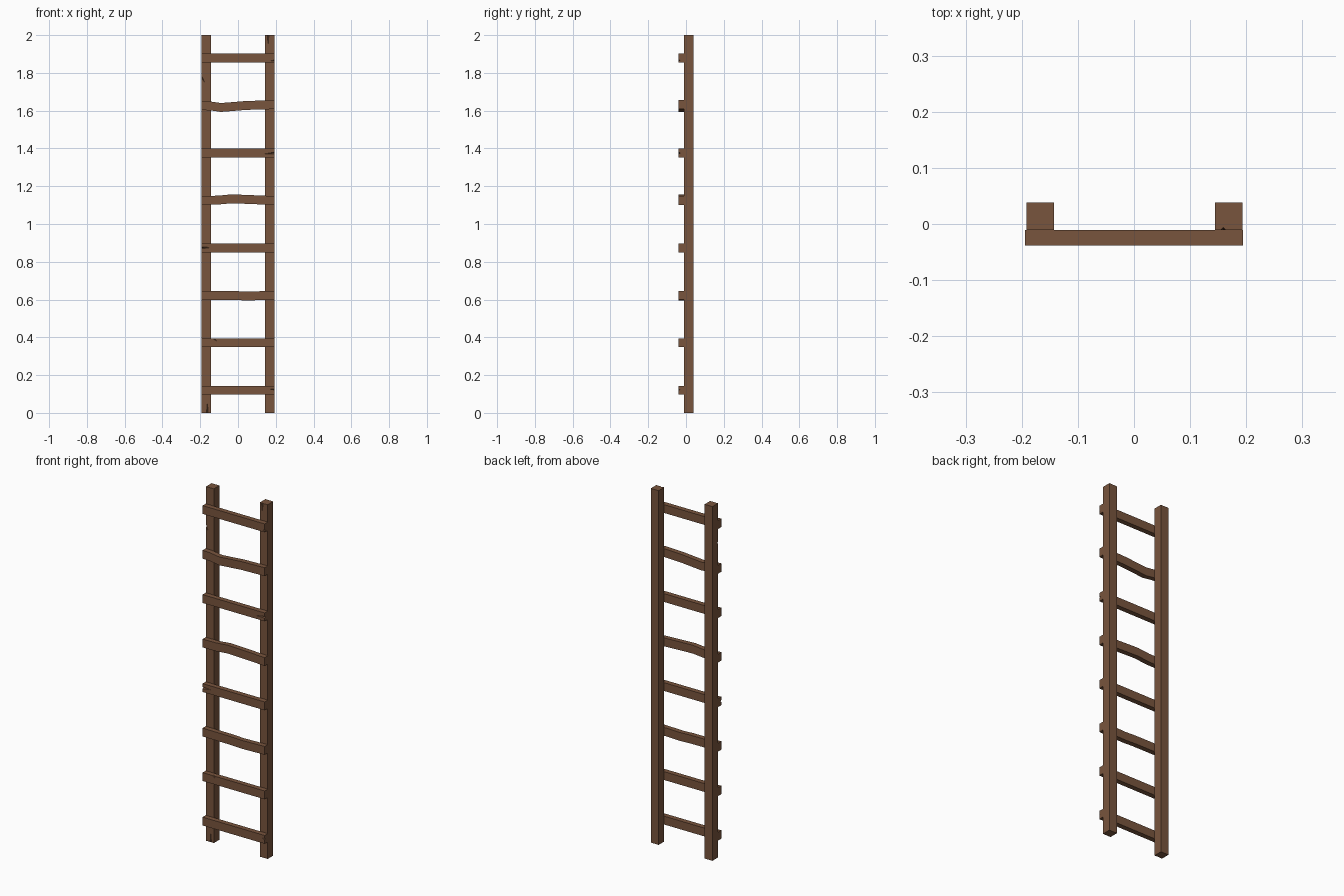
import bpy, bmesh
from mathutils import Vector

if "Cube" in bpy.data.objects:
    bpy.data.objects.remove(bpy.data.objects["Cube"])

wood = bpy.data.materials.new("brown_wood")
wood.diffuse_color = (0.19, 0.09, 0.047, 1)
wood.use_nodes = True
wood.node_tree.nodes["Principled BSDF"].inputs["Base Color"].default_value = wood.diffuse_color


def make(name, bm):
    bmesh.ops.recalc_face_normals(bm, faces=bm.faces)
    me = bpy.data.meshes.new(name)
    bm.to_mesh(me)
    bm.free()
    me.materials.append(wood)
    ob = bpy.data.objects.new(name, me)
    bpy.context.collection.objects.link(ob)
    return ob


def beam(name, path, y0, y1, half):
    """Plank along x through (x, z) points, with constant height."""
    bm = bmesh.new()
    rings = [[bm.verts.new((x, y, z + s * half))
              for y, s in ((y0, -1), (y1, -1), (y1, 1), (y0, 1))] for x, z in path]
    for a, b in zip(rings, rings[1:]):
        for i in range(4):
            j = (i + 1) % 4
            bm.faces.new((a[i], a[j], b[j], b[i]))
    bm.faces.new(rings[0])
    bm.faces.new(rings[-1])
    return make(name, bm)


def crack(ob, start, tip, yf, width, depth):
    """Cut a tapering V-shaped split into the front face."""
    s, t = Vector((start[0], 0, start[1])), Vector((tip[0], 0, tip[1]))
    d = (t - s).normalized()
    side = Vector((-d.z, 0, d.x)) * width
    s -= d * 0.003
    out, deep = Vector((0, yf - 0.001, 0)), Vector((0, yf + depth, 0))
    bm = bmesh.new()
    v = [bm.verts.new(p) for p in (s + side + out, s - side + out, s + deep, t + out)]
    for f in ((0, 1, 2), (0, 1, 3), (1, 2, 3), (2, 0, 3)):
        bm.faces.new([v[i] for i in f])
    cutter = make("crack_cutter", bm)
    cutter.hide_render = True
    cutter.hide_set(True)
    m = ob.modifiers.new("crack", 'BOOLEAN')
    m.operation, m.solver, m.object = 'DIFFERENCE', 'EXACT', cutter


# Upright posts
POST_Y, RUNG_Y = -0.0107, -0.0387
posts = {}
for name, x in (("left_post", -0.1675), ("right_post", 0.1685)):
    bm = bmesh.new()
    bmesh.ops.create_cube(bm, size=1)
    for v in bm.verts:
        v.co = (x + v.co.x * 0.049, 0.014 + v.co.y * 0.0494, 1 + v.co.z * 2)
    posts[name] = make(name, bm)
crack(posts["left_post"], (-0.163, 0), (-0.161, 0.075), POST_Y, 0.005, 0.005)
crack(posts["left_post"], (-0.193, 1.778), (-0.174, 1.745), POST_Y, 0.005, 0.006)
crack(posts["right_post"], (0.159, 2), (0.160, 1.94), POST_Y, 0.006, 0.005)

# Rungs, three of them warped: inner (x, z offset) points
warps = {2: [(-0.194, 0), (-0.02, -0.001), (0.045, -0.004), (0.194, 0)],
         4: [(-0.194, 0), (-0.11, 0.001), (-0.035, 0.008), (0.05, 0.005), (0.194, -0.001)],
         6: [(-0.194, -0.001), (-0.145, -0.003), (-0.09, -0.011), (0.045, 0), (0.194, 0.004)]}
# Splits: rung -> start offset, tip offset, half width
cracks = {0: ((0.194, 0.003), (0.168, 0.006), 0.003),
          1: ((-0.128, 0.0235), (-0.112, 0.008), 0.005),
          3: ((-0.194, 0), (-0.138, 0.002), 0.006),
          5: ((0.194, -0.001), (0.138, -0.005), 0.006),
          7: ((0.194, -0.013), (0.172, -0.015), 0.003)}
for i in range(8):
    z = 0.12 + i * 0.2513
    path = [(x, z + dz) for x, dz in warps.get(i, [(-0.194, 0), (0.194, 0)])]
    rung = beam(f"rung_{i + 1}", path, RUNG_Y, POST_Y + 0.0003, 0.0235)
    if i in cracks:
        (sx, sz), (tx, tz), w = cracks[i]
        crack(rung, (sx, z + sz), (tx, z + tz), RUNG_Y, w, 0.01)
